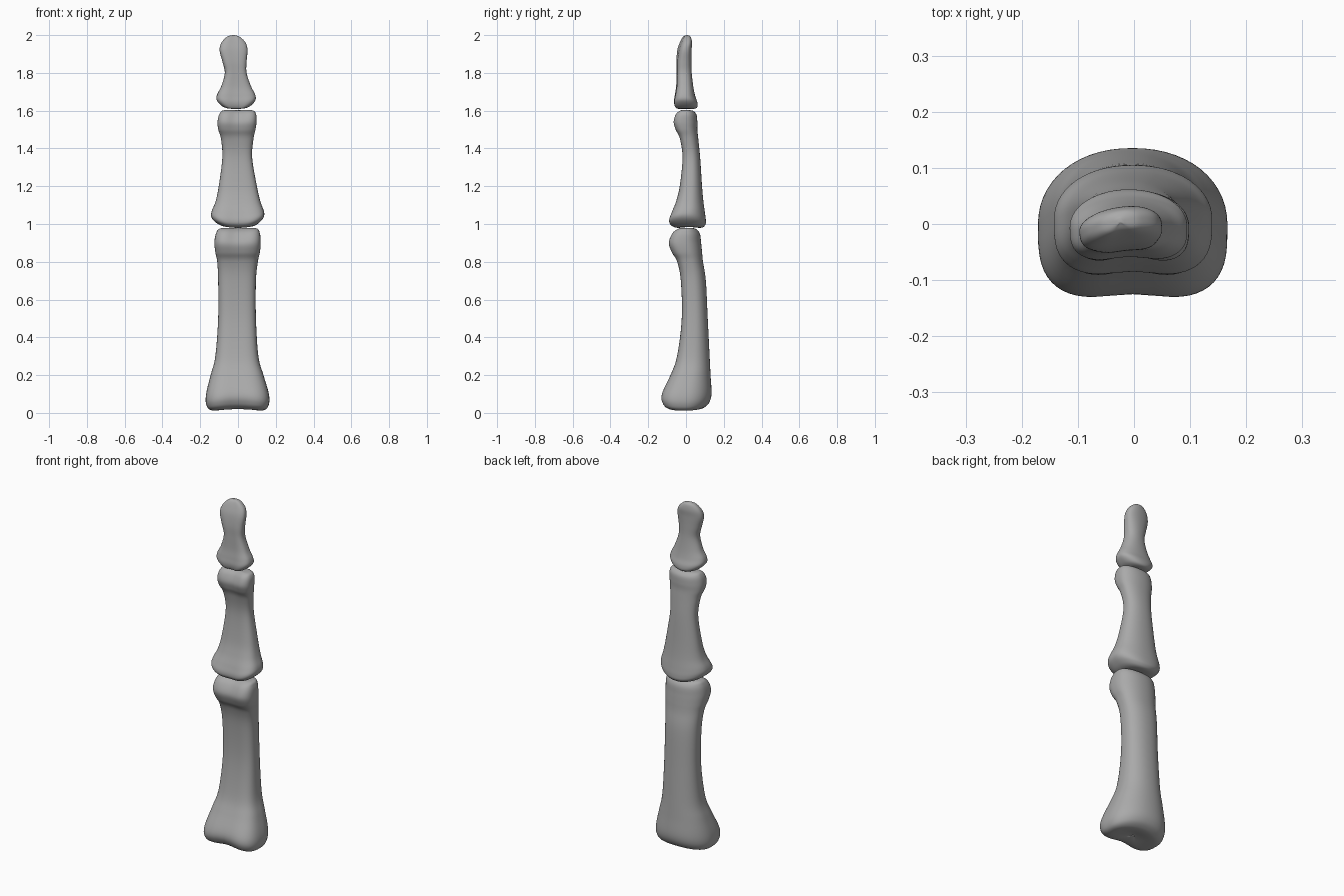
import bpy, bmesh, math

cube = bpy.data.objects.get("Cube")
if cube:
    bpy.data.objects.remove(cube, do_unlink=True)

bone_mat = bpy.data.materials.new("bone grey")
bone_mat.use_nodes = True
GREY = (0.4, 0.4, 0.4, 1)
bone_mat.diffuse_color = GREY
bone_mat.node_tree.nodes["Principled BSDF"].inputs["Base Color"].default_value = GREY

SIDES, STEPS = 56, 6


def spline(a, b, c, d, t):
    """Catmull-Rom step from b to c."""
    return b + 0.5 * t * (c - a + t * (2 * a - 5 * b + 4 * c - d + t * (3 * (b - c) + d - a)))


def power(v, n):
    return math.copysign(abs(v) ** (2 / n), v)


def smooth_stations(rows):
    """Fill in smooth cross-sections between the given ones."""
    ext = [rows[0]] + rows + [rows[-1]]
    out = []
    for a, b, c, d in zip(ext, ext[1:], ext[2:], ext[3:]):
        for k in range(STEPS):
            out.append([spline(*v, k / STEPS) for v in zip(a, b, c, d)])
    return out + [list(rows[-1])]


def make_bone(name, rows, base_bow, head_bow, base_groove, head_groove, shaft_groove, twist=0):
    """Loft D-shaped rings (z, left/right and front/back limits, in hundredths)."""
    bm = bmesh.new()
    low, high = rows[0][0], rows[-1][0]
    rings = []
    for z, x0, x1, y0, y1 in smooth_stations(rows):
        cx, cy, hx, hy = (x0 + x1) / 2, (y0 + y1) / 2, (x1 - x0) / 2, (y1 - y0) / 2
        near_base = math.exp(-((z - low) / 9) ** 2)
        near_head = math.exp(-((z - high) / 11) ** 2)
        groove = base_groove * near_base + head_groove * near_head + shaft_groove
        turn = math.radians(twist) * (z - low) / (high - low)
        ring = []
        for i in range(SIDES):
            a = math.tau * i / SIDES
            c, s = math.cos(a), math.sin(a)
            n = 3.2 if s < 0 else 2.15
            u, v = power(c, n), power(s, n)
            x, y = hx * u, hy * v
            # hollow down the middle of the palm side
            y += groove * max(0, -v) * math.exp(-(u / 0.45) ** 2)
            # bowed joint surfaces
            spread = (x / 10) ** 2
            dz = base_bow * near_base * spread + head_bow * near_head * spread
            px = cx + x * math.cos(turn) - y * math.sin(turn)
            py = cy + x * math.sin(turn) + y * math.cos(turn)
            ring.append(bm.verts.new((px / 100, py / 100, (z + dz) / 100)))
        rings.append(ring)
    for lower, upper in zip(rings, rings[1:]):
        for i in range(SIDES):
            j = (i + 1) % SIDES
            bm.faces.new((lower[i], lower[j], upper[j], upper[i]))
    bm.faces.new(rings[0][::-1])
    bm.faces.new(rings[-1])
    bmesh.ops.recalc_face_normals(bm, faces=bm.faces[:])
    for f in bm.faces:
        f.smooth = True
    mesh = bpy.data.meshes.new(name)
    bm.to_mesh(mesh)
    bm.free()
    mesh.materials.append(bone_mat)
    obj = bpy.data.objects.new(name, mesh)
    bpy.context.collection.objects.link(obj)


# Long bone at the base of the finger
make_bone("proximal_bone", [
    (2.8, -1, 1, -1, 1),
    (2, -9, 9, -6, 6),
    (2.5, -14, 13.5, -10, 9),
    (5, -16.5, 16, -13, 12),
    (10, -17, 16.5, -13.5, 13.5),
    (20, -14.5, 13.5, -8.5, 13),
    (30, -12, 10.8, -5, 12.5),
    (50, -10.5, 9.5, -2.5, 11.5),
    (70, -10.5, 9.5, -3, 10.5),
    (80, -11, 10.5, -5, 9),
    (85, -12, 11.6, -8, 8.5),
    (90, -12.5, 12, -9.8, 8),
    (95, -11.5, 11.5, -8, 7.3),
    (97.5, -9, 9.5, -4.5, 5),
    (98, -1, 1, -1, 1),
], -0.6, 0.3, 1.5, 2, 0.3)

# Middle bone
make_bone("middle_bone", [
    (98.5, -1, 1, 0, 2),
    (98, -8, 8, -6, 8),
    (99.5, -12.5, 12, -9, 10.2),
    (102, -14.2, 13.8, -9.5, 10.5),
    (106, -13.8, 13.6, -8, 10),
    (112, -11.8, 11.8, -5.5, 9.2),
    (120, -10.2, 10, -3.5, 8.5),
    (135, -8.3, 7.5, -2, 7.5),
    (145, -9, 8.2, -3.5, 6.5),
    (150, -10.5, 9.3, -6, 6),
    (154, -10.8, 9.8, -7.2, 6),
    (158, -9.8, 9.5, -6, 5.5),
    (160, -7.5, 7.5, -3.5, 3.5),
    (160.2, -1, 1, -1, 1),
], 1.3, 0.4, 1, 2, 0.2)

# Finger tip bone
make_bone("distal_bone", [
    (161, -2, 0, -1, 1),
    (161, -6, 4, -5, 4.5),
    (162, -9, 7, -6.3, 6),
    (164.5, -11.3, 9.3, -6.8, 6),
    (168, -11, 9, -6.2, 4.8),
    (173, -8.8, 6.8, -5.3, 3.8),
    (180, -7, 4.5, -5, 3),
    (186, -8.3, 4.5, -5, 2.8),
    (192, -9.8, 5, -4.3, 2.8),
    (196, -8.8, 4, -3, 3),
    (199, -6, 1, -1.5, 2.4),
    (200, -3, -2, 0, 1),
], 1.3, 0, 0.8, 0, 0.3, 10)
